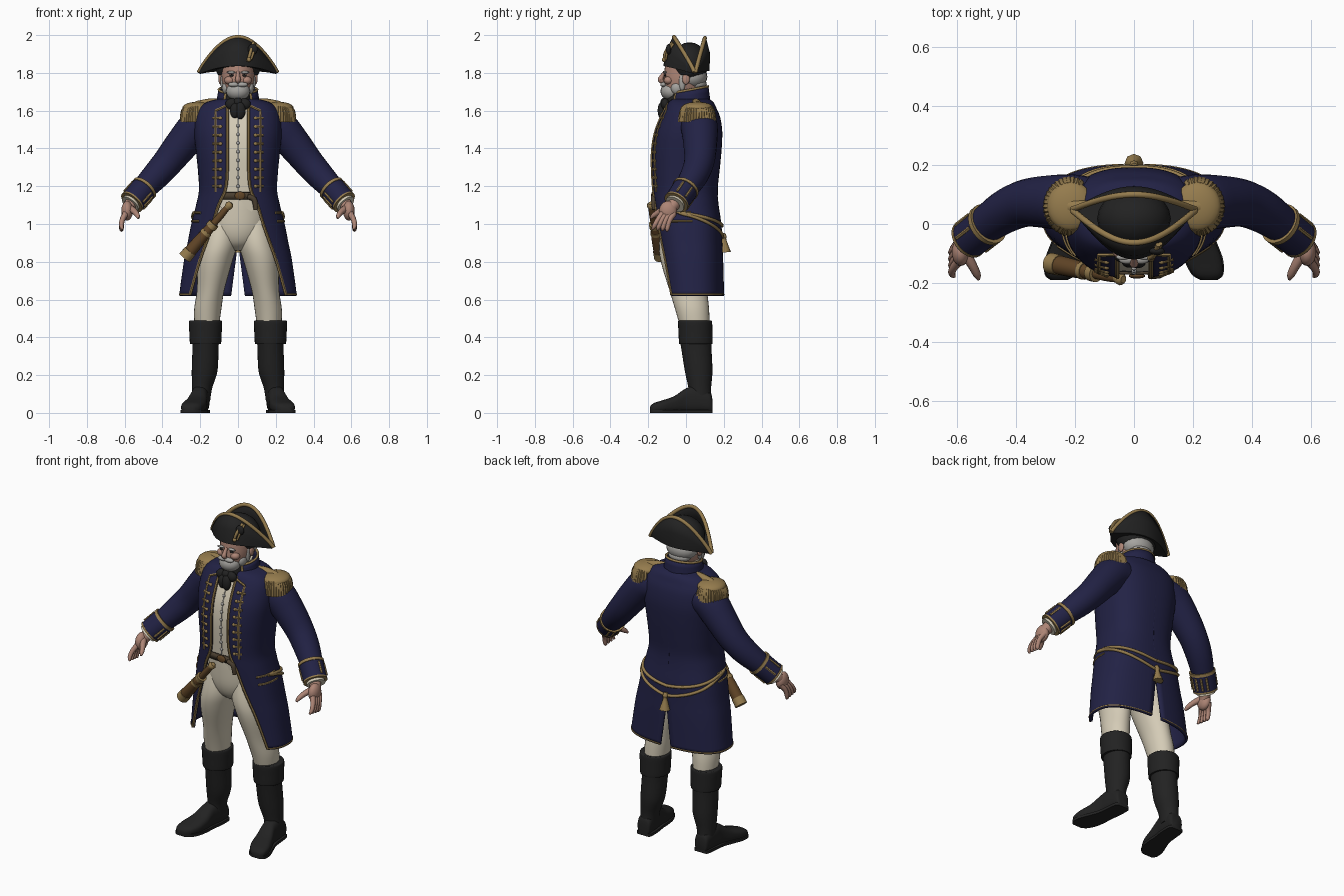
import bpy, bmesh
from math import sin, cos, pi, asin, copysign
from mathutils import Vector, Matrix

if "Cube" in bpy.data.objects:
    bpy.data.objects.remove(bpy.data.objects["Cube"], do_unlink=True)


def material(name, *rgb):
    m = bpy.data.materials.new(name)
    m.use_nodes = True
    m.diffuse_color = (*rgb, 1)
    m.node_tree.nodes["Principled BSDF"].inputs["Base Color"].default_value = (*rgb, 1)
    return m


navy = material("navy cloth", .016, .016, .06)
gold = material("gold braid", .30, .20, .075)
black = material("black leather", .016, .016, .016)
cream = material("cream cloth", .66, .60, .47)
skin = material("skin", .42, .235, .18)
grey = material("grey hair", .38, .37, .35)
brown = material("brown wood", .12, .06, .02)
belt_brown = material("dark belt leather", .07, .05, .03)
parts = []


# ---------- helpers ----------
def finish(name, bm, mat, mirror=False, thick=0):
    bmesh.ops.recalc_face_normals(bm, faces=bm.faces)
    mesh = bpy.data.meshes.new(name)
    bm.to_mesh(mesh)
    bm.free()
    mesh.materials.append(mat)
    ob = bpy.data.objects.new(name, mesh)
    bpy.context.collection.objects.link(ob)
    if mirror:
        ob.modifiers.new("Mirror", 'MIRROR')
    if thick:
        mod = ob.modifiers.new("Solidify", 'SOLIDIFY')
        mod.thickness, mod.offset = thick, 0
    parts.append(ob)
    return ob


def bridge(bm, rings, wrap=True, caps=True):
    vs = [[bm.verts.new(p) for p in r] for r in rings]
    n = len(vs[0])
    for a, b in zip(vs, vs[1:]):
        for i in range(n if wrap else n - 1):
            j = (i + 1) % n
            bm.faces.new((a[i], a[j], b[j], b[i]))
    if wrap and caps:
        bm.faces.new(vs[0])
        bm.faces.new(vs[-1])


def sheet(name, rows, mat, mirror=False, thick=0, wrap=False, caps=False):
    bm = bmesh.new()
    bridge(bm, rows, wrap, caps)
    return finish(name, bm, mat, mirror, thick)


def spline(rows, k=5):
    out = []
    for i in range(len(rows) - 1):
        quad = [rows[min(max(i + d, 0), len(rows) - 1)] for d in (-1, 0, 1, 2)]
        for j in range(k):
            t = j / k
            out.append(tuple(.5 * (2*b + (c - a)*t + (2*a - 5*b + 4*c - d)*t*t + (3*b - a - 3*c + d)*t**3)
                             for a, b, c, d in zip(*quad)))
    return out + [tuple(rows[-1])]


def power(v, e):
    return copysign(abs(v) ** e, v)


def column(name, rows, mat, mirror=False, n=28, e=1.0):
    """Stack of level rings, rows of z, cx, cy, rx, ry."""
    rings = [[(cx + rx * power(cos(2*pi*i/n), e), cy + ry * power(sin(2*pi*i/n), e), z) for i in range(n)]
             for z, cx, cy, rx, ry in spline(rows)]
    return sheet(name, rings, mat, mirror, wrap=True, caps=True)


def tubes(name, paths, mat, mirror=False, n=8, k=4):
    """Round tubes through points of x, y, z, radius."""
    bm = bmesh.new()
    for path in paths:
        pts = spline(path, k)
        pos = [Vector(p[:3]) for p in pts]
        tan = [(pos[min(i + 1, len(pos) - 1)] - pos[max(i - 1, 0)]).normalized() for i in range(len(pos))]
        u, rings = tan[0].orthogonal().normalized(), []
        for i, p in enumerate(pos):
            if i:
                u = tan[i - 1].rotation_difference(tan[i]) @ u
            v = tan[i].cross(u)
            rings.append([p + pts[i][3] * (u * cos(2*pi*a/n) + v * sin(2*pi*a/n)) for a in range(n)])
        bridge(bm, rings)
    return finish(name, bm, mat, mirror)


def blobs(name, items, mat, mirror=False):
    bm = bmesh.new()
    for loc, size in items:
        m = Matrix.Translation(loc) @ Matrix.Diagonal((*size, 1))
        bmesh.ops.create_uvsphere(bm, u_segments=20, v_segments=12, radius=1, matrix=m)
    return finish(name, bm, mat, mirror)


def cord(points, r):
    return [(*p, r) for p in points]


def steps(a, b, n):
    return [a + (b - a) * i / n for i in range(n + 1)]


# ---------- coat body: z, half width, front y, back y, half opening ----------
E = .8
COAT = spline([(1.655, .105, -.075, .12, .055), (1.64, .16, -.09, .14, .055), (1.61, .2, -.105, .155, .055),
               (1.56, .22, -.13, .175, .055), (1.48, .225, -.16, .185, .055), (1.38, .215, -.175, .18, .055),
               (1.28, .205, -.175, .17, .055), (1.18, .2, -.17, .16, .065), (1.1, .215, -.165, .165, .1),
               (1.0, .24, -.155, .18, .13), (.9, .26, -.145, .185, .165), (.8, .28, -.135, .19, .2),
               (.62, .305, -.12, .195, .25)])


def row_at(z):
    for a, b in zip(COAT, COAT[1:]):
        if z >= b[0]:
            break
    f = min(max((a[0] - z) / (a[0] - b[0]), 0), 1)
    return [p + (q - p) * f for p, q in zip(a, b)]


def surf(z, t, off=0.0):
    _, rx, yf, yb, _ = row_at(z)
    return ((rx + off) * power(sin(t), E), (yf + yb)/2 - ((yb - yf)/2 + off) * power(cos(t), E), z)


def angle(z, x):
    return asin(min(1, x / row_at(z)[1]) ** (1 / E))


def front_t(z):
    return angle(z, row_at(z)[4])


def vent_t(z):
    return pi - angle(z, max(0, .13 * (.9 - z)))


levels = [r[0] for r in COAT]
sheet("coat", [[surf(z, t) for t in steps(front_t(z), vent_t(z), 30)] for z in levels], navy, True, .014)

# gold edging, lapel braid, hem, pocket flaps and waist cords
trims = [cord([surf(z, front_t(z), .006) for z in steps(1.64, .625, 30)], .008),
         cord([surf(z, angle(z, .115), .006) for z in steps(1.6, 1.17, 16)], .007),
         cord([surf(1.6 + .03 * f, angle(1.6, .115 - .055 * f), .008) for f in steps(0, 1, 4)], .007),
         cord([surf(.627, t, .005) for t in steps(front_t(.627), vent_t(.627), 24)], .005)]
for z in steps(1.56, 1.2, 8):
    trims.append(cord([surf(z, angle(z, x), .006) for x in (.088, .1, .13)], .007))
for z in (1.06, 1.015):
    trims.append(cord([surf(z, t, .007) for t in steps(.95, 1.65, 8)], .006))
tubes("coat_gold_trim", trims, gold, True, n=6, k=1)
blobs("lapel_buttons", [(surf(z, angle(z, .09), .006), (.01, .008, .01)) for z in steps(1.56, 1.2, 8)], gold, True)
tubes("waist_cords", [cord([surf(1.06 - drop * f, 1.4 + (pi - 1.4) * f, .01) for f in steps(0, 1, 16)], .009)
                      for drop in (.07, .13)], gold, True, k=1)
tubes("cord_tassel", [[(0, .195, .95, .012), (0, .2, .93, .016), (0, .202, .915, .012), (0, .206, .85, .032)]], gold)
tubes("back_seam", [cord([surf(z, pi, .003) for z in steps(1.6, .92, 12)], .0045)], navy, k=1)

# collar
def collar_pt(t, f, off=0.0):
    r = .112 - .014 * f + off
    return (r * sin(t), .02 - r * cos(t) * .95, 1.625 + f * (.085 - .018 * cos(t)))


sheet("collar", [[collar_pt(t, f) for t in steps(.7, pi, 16)] for f in steps(0, 1, 3)], navy, True, .012)
tubes("collar_trim", [cord([collar_pt(t, 1, .003) for t in steps(.7, pi, 16)], .007),
                      cord([collar_pt(.7, f, .003) for f in steps(0, 1, 3)], .007)], gold, True, k=1)

# ---------- waistcoat, belt and trousers ----------
def waist_z(t, f):
    low = min(1.115, 1.06 + .24 * abs(abs(sin(t)) - .24))
    return low + (1.63 - low) * f


around = steps(0, 2 * pi, 48)[:-1]
sheet("waistcoat", [[surf(waist_z(t, f), t, -.012) for t in around] for f in steps(0, 1, 16)], cream, wrap=True)
blobs("waistcoat_buttons", [(surf(z, 0, -.01), (.009, .006, .009)) for z in steps(1.52, 1.2, 7)], grey)
tubes("waistcoat_seam", [cord([surf(z, 0, -.012) for z in steps(1.56, 1.13, 8)], .003)], grey, k=1)
sheet("belt", [[surf(z, t, -.003) for t in around] for z in (1.13, 1.168)], belt_brown, thick=.012, wrap=True)
blobs("belt_buckle", [((.01, -.176, 1.15), (.028, .009, .022))], brown)
tubes("belt_end", [[(.05, -.172, 1.145, .014), (.085, -.17, 1.13, .015), (.095, -.168, 1.075, .012)]], belt_brown)
column("trouser_seat", [(.86, 0, -.01, .05, .06), (.9, 0, -.01, .11, .11), (.97, 0, -.005, .16, .142),
                        (1.08, 0, -.005, .175, .15), (1.17, 0, -.005, .18, .15)], cream)
column("trouser_legs", [(1.02, .085, 0, .095, .12), (.9, .1, -.01, .1, .132), (.8, .122, -.015, .092, .118),
                        (.65, .145, .012, .073, .1), (.55, .16, .032, .072, .09), (.47, .165, .045, .066, .08)],
       cream, True)

# ---------- boots ----------
column("boot_shafts", [(.4, .17, .05, .07, .085), (.34, .172, .055, .069, .08), (.22, .177, .067, .068, .073),
                       (.13, .19, .073, .053, .06), (.06, .195, .075, .047, .062)], black, True)
column("boot_cuffs", [(.365, .172, .052, .078, .086), (.372, .172, .052, .083, .089), (.43, .172, .05, .086, .09),
                      (.482, .172, .048, .088, .09), (.49, .172, .048, .08, .084)], black, True)
foot = spline([(.14, .195, .03, .07), (.125, .195, .043, .11), (.05, .2, .047, .14), (0, .207, .046, .13),
               (-.06, .22, .056, .09), (-.12, .236, .062, .068), (-.17, .249, .05, .052), (-.19, .254, .025, .034)])
sheet("boot_feet", [[(cx + w * power(cos(a), .75), y, max(.012, h/2 + h/2 * power(sin(a), .75))) for a in around]
                    for y, cx, w, h in foot], black, True, wrap=True, caps=True)
sheet("boot_soles", [[(cx + s * (w + .004), y, z) for s, z in ((-1, 0), (1, 0), (1, .016), (-1, .016))]
                     for y, cx, w, h in foot if abs(y + .02) > .035 or y < 0], black, True, wrap=True, caps=True)

# ---------- sleeves, cuffs and hands ----------
tubes("sleeves", [[(.13, .065, 1.52, .09), (.21, .07, 1.515, .098), (.29, .075, 1.43, .09), (.37, .07, 1.33, .08),
                   (.44, .04, 1.25, .073), (.52, -.015, 1.165, .06)]], navy, True, n=24)
top, end = Vector((.495, 0, 1.19)), Vector((.562, -.052, 1.115))


def along(a, b, r, s):
    return [(*top.lerp(end, a), r), (*top.lerp(end, b), s)]


tubes("cuffs", [along(0, 1, .07, .067)], navy, True, n=24)
tubes("cuff_braid", [along(-.03, .12, .074, .074), along(.93, 1.02, .069, .069)], gold, True, n=24)
axis = (end - top).normalized()
side = axis.cross(Vector((0, 1, 0))).normalized()
bars = []
for turn in (-.9, -.45, 0, .45, .9, 2.4, 3.2):
    out = Matrix.Rotation(turn, 3, axis) @ side * -.068
    bars.append(cord([top.lerp(end, f) + out for f in (.2, .85)], .007))
tubes("cuff_bars", bars, gold, True, n=6)
tubes("shirt_cuffs", [along(.95, 1.15, .05, .054)], cream, True, n=20)
tubes("wrists", [[(.555, -.045, 1.125, .034), (.572, -.068, 1.1, .033), (.583, -.085, 1.075, .03)]], skin, True, n=14)
blobs("palms", [((.587, -.095, 1.07), (.031, .047, .052))], skin, True)
fingers = [[(.595, -.125 + .02*i, 1.055, .017), (.613, -.15 + .021*i, 1.02, .014),
            (.617, -.168 + .023*i, .99 - .005*i, .012), (.61, -.178 + .026*i, .972 - .003*i, .006)] for i in range(4)]
thumb = [(.575, -.095, 1.085, .02), (.548, -.14, 1.066, .016), (.532, -.172, 1.045, .013), (.527, -.187, 1.03, .006)]
tubes("fingers", fingers + [thumb], skin, True)

# ---------- epaulettes ----------
tubes("epaulette_straps", [[(.1, .045, 1.645, .018), (.15, .055, 1.64, .024), (.22, .06, 1.625, .026)]], gold, True)
blobs("epaulette_pads", [((.215, .06, 1.615), (.08, .085, .032))], gold, True)
tubes("epaulette_fringe", [[(.215 + .062*cos(a), .06 + .072*sin(a), 1.62, .012),
                            (.215 + .078*cos(a), .06 + .085*sin(a), 1.59, .012),
                            (.215 + .084*cos(a), .06 + .092*sin(a), 1.54, .011)] for a in steps(-2, 2, 24)],
      gold, True, n=6)

# ---------- neck and head ----------
column("shirt_collar", [(1.6, 0, .01, .08, .085), (1.68, 0, 0, .078, .085), (1.705, 0, 0, .08, .088)], cream)
column("cravat_band", [(1.61, 0, -.005, .075, .09), (1.65, 0, -.012, .078, .095), (1.69, 0, -.01, .074, .088)], black)
blobs("cravat_bow", [((0, -.112, 1.645), (.026, .024, .024)), ((.033, -.11, 1.635), (.034, .022, .03)),
                     ((-.033, -.11, 1.635), (.034, .022, .03)), ((.012, -.13, 1.6), (.028, .02, .045)),
                     ((-.016, -.128, 1.6), (.026, .02, .04))], black)
column("head", [(1.64, 0, .01, .06, .07), (1.68, 0, -.02, .066, .085), (1.73, 0, -.016, .08, .103),
                (1.78, 0, -.01, .088, .108), (1.86, 0, 0, .088, .108)], skin)
tubes("nose", [[(0, -.112, 1.805, .009), (0, -.128, 1.78, .012), (0, -.135, 1.763, .015), (0, -.122, 1.75, .01)]], skin)
blobs("ears", [((.093, .0, 1.768), (.011, .02, .03))], skin, True)
blobs("cheeks", [((.045, -.092, 1.76), (.028, .026, .022))], skin, True)
blobs("beard", [((0, -.078, 1.703), (.064, .057, .05)), ((.06, -.045, 1.72), (.024, .035, .035)),
                ((-.06, -.045, 1.72), (.024, .035, .035)), ((.022, -.12, 1.738), (.03, .016, .013)),
                ((-.022, -.12, 1.738), (.03, .016, .013))], grey)
blobs("sideburns", [((.08, -.02, 1.755), (.013, .018, .05))], grey, True)
blobs("hair", [((0, .035, 1.78), (.095, .078, .068)), ((0, .06, 1.74), (.07, .05, .035))], grey)
blobs("eyebrows", [((.037, -.112, 1.803), (.024, .01, .007))], grey, True)
blobs("eyes", [((.034, -.11, 1.787), (.012, .006, .006))], black, True)

# ---------- hat ----------
def hat_section(u):
    c = max(cos(pi / 2 * u), 0)
    low, high = 1.84 - .04 * u * u, 1.805 + .185 * c ** .9
    front = Vector((.2 * u, .04 - .155 * c, low)), Vector((.207 * u, .045 - .108 * c, high))
    back = Vector((.2 * u, .045 + .075 * c, low - .025 * c)), Vector((.207 * u, .05 + .05 * c, high - .005))
    bulge = Vector((0, .012 * c, 0))
    return [front[1], front[0].lerp(front[1], .5) - bulge, front[0],
            back[0], back[0].lerp(back[1], .5) + bulge, back[1]]


sections = [hat_section(u) for u in steps(-1, 1, 36)]
sheet("hat_brim", sections, black, thick=.012)
blobs("hat_crown", [((0, .018, 1.85), (.125, .1, .112))], black)
tubes("hat_braid", [cord([s[i] for s in sections], .011) for i in (0, 5)], gold, k=1)
tubes("hat_loop", [[(.052, -.115, 1.86, .008), (.066, -.108, 1.91, .009), (.082, -.07, 1.96, .009)],
                   [(.07, -.106, 1.87, .006), (.082, -.098, 1.91, .007), (.09, -.066, 1.955, .007)]], gold)
blobs("hat_cockade", [((.078, -.092, 1.925), (.026, .014, .028))], black)
blobs("hat_button", [((.058, -.117, 1.87), (.012, .01, .012))], gold)

# ---------- sword at the right hip ----------
pommel, tip = Vector((-.045, -.186, 1.1)), Vector((-.275, -.135, .83))


def sword(*stops):
    return [(*pommel.lerp(tip, f), r) for f, r in stops]


tubes("sword_grip", [sword((0, .014), (.2, .019), (.45, .018))], brown, n=12)
tubes("scabbard", [sword((.42, .024), (.7, .031), (.98, .033))], brown, n=16)
tubes("sword_fittings", [sword((-.04, .012), (.0, .022), (.06, .016)), sword((.36, .03), (.44, .03)),
                         sword((.52, .03), (.57, .031)), sword((.9, .035), (1.03, .036))], gold, n=16, k=2)

# ---------- smooth shading with sharp edges kept ----------
bpy.ops.object.select_all(action='DESELECT')
for ob in parts:
    ob.select_set(True)
bpy.context.view_layer.objects.active = parts[0]
bpy.ops.object.shade_smooth_by_angle(angle=.8)
